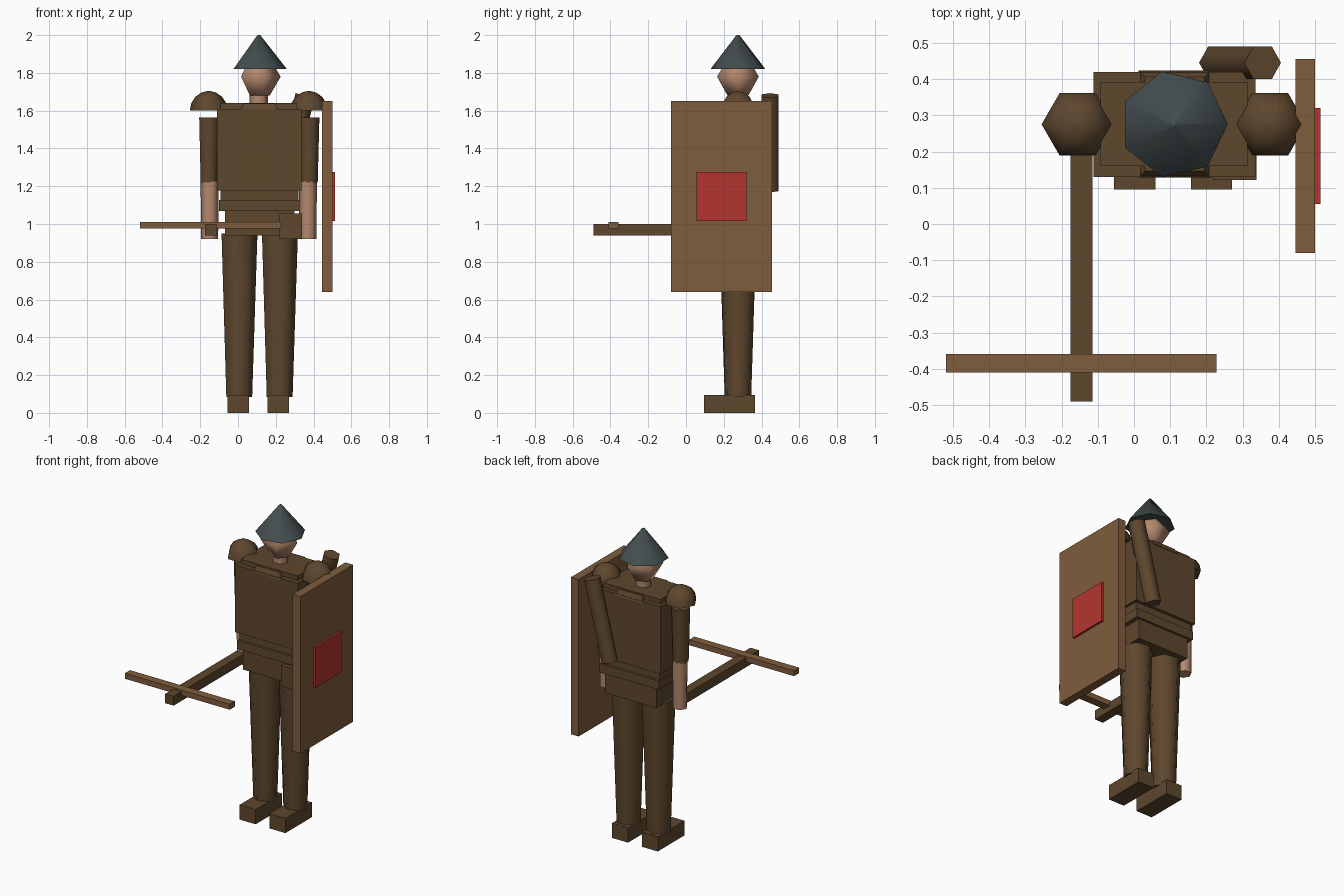
import bpy, bmesh
from math import cos, sin, pi, radians
from mathutils import Vector

if "Cube" in bpy.data.objects:
    bpy.data.objects.remove(bpy.data.objects["Cube"])


def material(name, rgb):
    m = bpy.data.materials.new(name)
    m.use_nodes = True
    m.diffuse_color = (*rgb, 1)
    m.node_tree.nodes["Principled BSDF"].inputs["Base Color"].default_value = (*rgb, 1)
    return m


leather = material("dark leather brown", (0.112, 0.063, 0.027))
wood = material("light wood", (0.215, 0.110, 0.045))
skin = material("skin", (0.46, 0.25, 0.155))
steel = material("dark steel", (0.056, 0.073, 0.075))
red = material("emblem red", (0.455, 0.036, 0.027))

MID_X, MID_Y = 0.11, 0.275


def finish(name, bm, mat, smooth=False):
    bmesh.ops.recalc_face_normals(bm, faces=bm.faces)
    mesh = bpy.data.meshes.new(name)
    bm.to_mesh(mesh)
    bm.free()
    mesh.materials.append(mat)
    if smooth:
        mesh.shade_smooth()
        mesh.set_sharp_from_angle(angle=radians(65))
    obj = bpy.data.objects.new(name, mesh)
    bpy.context.collection.objects.link(obj)
    return obj


def box(name, x, y, z, mat, inset=0):
    """Box from (min, max) ranges; inset narrows the top."""
    bm = bmesh.new()
    bmesh.ops.create_cube(bm, size=1)
    for v in bm.verts:
        s = inset if v.co.z > 0 else 0
        v.co = [r[0] + s if c < 0 else r[1] - s
                for c, r in zip(v.co, (x, y))] + [z[1] if v.co.z > 0 else z[0]]
    return finish(name, bm, mat)


def turned(name, rings, sides, mat, x=MID_X, y=MID_Y, axis=None):
    """Stack of (radius, height) rings, capped at both ends."""
    bm = bmesh.new()
    turn = Vector((0, 0, 1)).rotation_difference(Vector(axis or (0, 0, 1)))
    loops = []
    for r, z in rings:
        loop = []
        for i in range(sides):
            a = 2 * pi * i / sides
            p = Vector((r * cos(a), r * sin(a), 0 if axis else z))
            p = turn @ Vector((p.x, p.y, z)) if axis else p
            loop.append(bm.verts.new(p + Vector((x, y, 0))))
        loops.append(loop)
    for low, high in zip(loops, loops[1:]):
        for i in range(sides):
            j = (i + 1) % sides
            bm.faces.new((low[i], low[j], high[j], high[i]))
    bm.faces.new(loops[0])
    bm.faces.new(loops[-1])
    return finish(name, bm, mat, True)


# Head, neck and hat
turned("hat", [(0.149, 1.82), (0.008, 2.0)], 7, steel)
turned("head", [(0.058, 1.68), (0.116, 1.78), (0.058, 1.875)], 5, skin)
turned("neck", [(0.049, 1.60), (0.049, 1.685)], 6, skin)

# Torso, waist and hips
box("torso", (-0.112, 0.335), (0.13, 0.42), (1.177, 1.61), leather)
box("torso_top", (-0.092, 0.313), (0.16, 0.392), (1.60, 1.64), leather)
box("collar", (0.013, 0.212), (0.128, 0.423), (1.60, 1.637), leather, 0.018)
box("waist", (-0.093, 0.32), (0.15, 0.40), (1.125, 1.18), leather)
box("belt", (-0.10, 0.325), (0.135, 0.415), (1.07, 1.126), leather)
box("hips", (-0.07, 0.298), (0.15, 0.40), (0.94, 1.072), leather)
box("pouch", (0.22, 0.338), (0.122, 0.20), (0.92, 1.055), leather)

# Legs, feet, arms and shoulders
for side, s in (("right", -1), ("left", 1)):
    leg_x = MID_X + s * 0.107
    arm_x = MID_X + s * 0.265
    turned(side + "_leg", [(0.072, 0.085), (0.10, 0.95)], 7, leather, leg_x)
    foot_x = MID_X - 0.002 + s * 0.106
    box(side + "_foot", (foot_x - 0.057, foot_x + 0.057), (0.095, 0.365), (0, 0.095), leather)
    turned(side + "_upper_arm", [(0.047, 1.22), (0.056, 1.565)], 7, leather, arm_x)
    turned(side + "_forearm", [(0.045, 0.92), (0.048, 1.225)], 6, skin, arm_x - s * 0.005)
    dome = [(0.1 * cos(a), 1.60 + 0.104 * sin(a)) for a in (0, pi / 8, pi / 4, 3 * pi / 8, 1.5)]
    turned(side + "_shoulder_guard", dome, 6, leather, arm_x)

# Crossbow held in the right hand
box("crossbow_stock", (-0.175, -0.115), (-0.49, 0.28), (0.94, 1.0), leather)
box("crossbow_bow", (-0.518, 0.228), (-0.41, -0.358), (0.975, 1.01), wood)

# Shield on the left arm
box("shield", (0.445, 0.5), (-0.08, 0.455), (0.64, 1.65), wood)
box("shield_emblem", (0.495, 0.514), (0.055, 0.32), (1.015, 1.275), red)

# Quiver leaning across the back
lean = Vector((0.125, 0, 0.50))
quiver = turned("quiver", [(0.052, 0), (0.052, lean.length)], 6, leather, 0, 0, lean)
quiver.location = (0.23, 0.445, 1.18)
